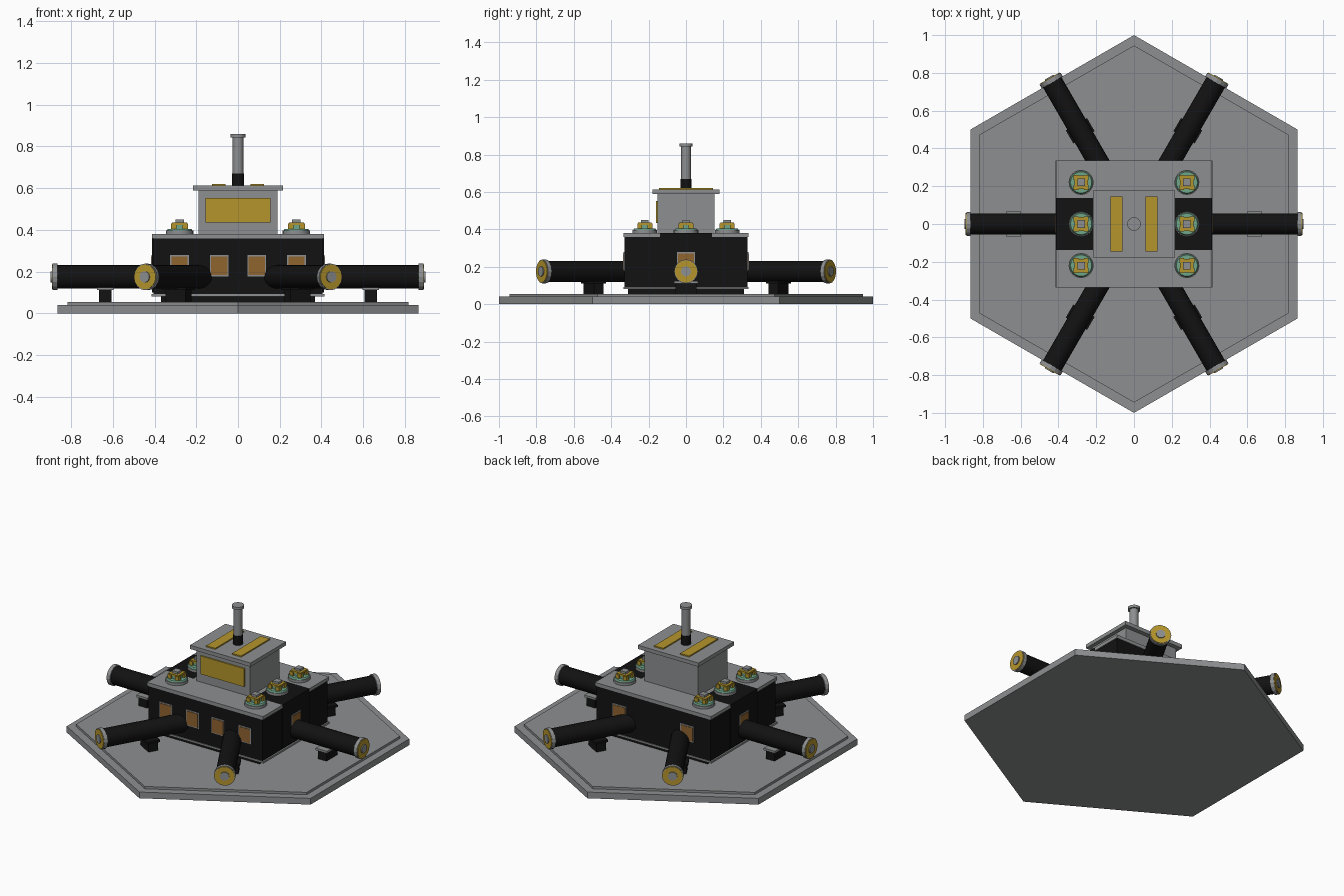
import bpy, bmesh, math
from mathutils import Matrix, Vector

if "Cube" in bpy.data.objects:
    bpy.data.objects.remove(bpy.data.objects["Cube"])


def mat(name, rgb):
    m = bpy.data.materials.new(name)
    m.diffuse_color = (*rgb, 1)
    m.use_nodes = True
    m.node_tree.nodes["Principled BSDF"].inputs["Base Color"].default_value = m.diffuse_color
    return m


GREY = mat("mid grey", (0.27, 0.275, 0.28))
BLACK = mat("black", (0.006, 0.006, 0.006))
GOLD = mat("gold", (0.46, 0.30, 0.025))
AMBER = mat("amber brown", (0.28, 0.125, 0.028))
TEAL = mat("pale green", (0.16, 0.38, 0.26))


def finish(name, bm, material, matrix, smooth=False):
    me = bpy.data.meshes.new(name)
    bm.transform(matrix)
    bm.to_mesh(me)
    bm.free()
    ob = bpy.data.objects.new(name, me)
    bpy.context.collection.objects.link(ob)
    me.materials.append(material)
    if smooth:
        bpy.context.view_layer.objects.active = ob
        ob.select_set(True)
        bpy.ops.object.shade_smooth_by_angle(angle=math.radians(35))
        ob.select_set(False)
    return ob


def box(name, x, y, z, material, matrix=Matrix()):
    """Box from (min, max) pairs."""
    bm = bmesh.new()
    bmesh.ops.create_cube(bm, size=1)
    for v in bm.verts:
        v.co = Vector([(a + b) / 2 + c * (b - a) for (a, b), c in zip((x, y, z), v.co)])
    return finish(name, bm, material, matrix)


def cyl(name, r, z, material, sides=24, matrix=Matrix(), smooth=True, r_top=None):
    """Upright cylinder between two heights, then moved by matrix."""
    bm = bmesh.new()
    bmesh.ops.create_cone(bm, cap_ends=True, segments=sides, radius1=r,
                          radius2=r_top or r, depth=z[1] - z[0])
    bmesh.ops.translate(bm, verts=bm.verts, vec=(0, 0, (z[0] + z[1]) / 2))
    return finish(name, bm, material, matrix, smooth)


def hexagon(name, r, z, material):
    bm = bmesh.new()
    pts = [bm.verts.new((r * math.sin(math.radians(60 * i)),
                         r * math.cos(math.radians(60 * i)), z[0])) for i in range(6)]
    face = bm.faces.new(pts)
    ext = bmesh.ops.extrude_face_region(bm, geom=[face])
    for v in ext["geom"]:
        if isinstance(v, bmesh.types.BMVert):
            v.co.z = z[1]
    bmesh.ops.recalc_face_normals(bm, faces=bm.faces)
    return finish(name, bm, material, Matrix())


# Stepped hexagonal base
hexagon("base_slab", 1.0, (0, 0.04), GREY)
hexagon("base_step", 0.945, (0.04, 0.055), GREY)

# Main body
box("body_plinth", (-0.37, 0.37), (-0.31, 0.31), (0.055, 0.08), BLACK)
box("body_skirt", (-0.415, 0.415), (-0.335, 0.335), (0.08, 0.092), GREY)
box("body_block", (-0.405, 0.405), (-0.33, 0.33), (0.092, 0.36), BLACK)
box("deck_centre", (-0.218, 0.218), (-0.335, 0.335), (0.358, 0.38), GREY)
for s, side in ((-1, "left"), (1, "right")):
    xr = sorted((0.218 * s, 0.412 * s))
    box(f"deck_front_{side}", xr, (-0.335, -0.138), (0.358, 0.38), GREY)
    box(f"deck_back_{side}", xr, (0.138, 0.335), (0.358, 0.38), GREY)
    box(f"deck_black_panel_{side}", xr, (-0.138, 0.138), (0.1, 0.38), BLACK)


def window(name, angle, dist, offset, half):
    """Framed window plate on the wall facing the given angle."""
    m = Matrix.Rotation(angle, 4, 'Z')
    box(name + "_frame", (offset - half - 0.006, offset + half + 0.006),
        (-dist - 0.003, -dist + 0.004), (0.178, 0.28), GREY, m)
    box(name + "_pane", (offset - half, offset + half),
        (-dist - 0.006, -dist + 0.002), (0.184, 0.272), AMBER, m)


for i, x in enumerate((-0.28, -0.09, 0.09, 0.28)):
    window(f"front_window_{i}", 0, 0.33, x, 0.039)
for i, x in enumerate((-0.24, 0.24)):
    window(f"back_window_{i}", math.pi, 0.33, x, 0.042)
for i, a in enumerate((math.pi / 2, -math.pi / 2)):
    window(f"side_window_{i}", a, 0.412, 0, 0.042)

# Upper cabin with roof, front panel and roof strips
box("cabin", (-0.19, 0.19), (-0.152, 0.152), (0.38, 0.59), GREY)
box("cabin_roof", (-0.215, 0.215), (-0.18, 0.18), (0.588, 0.612), GREY)
box("cabin_front_panel", (-0.155, 0.155), (-0.16, -0.151), (0.435, 0.552), GOLD)
for s, side in ((-1, "left"), (1, "right")):
    box(f"roof_strip_{side}", sorted((0.06 * s, 0.124 * s)), (-0.145, 0.145), (0.611, 0.62), GOLD)

# Mast
cyl("mast_collar", 0.029, (0.61, 0.67), BLACK)
cyl("mast_tube", 0.026, (0.67, 0.845), GREY)
cyl("mast_cap", 0.036, (0.843, 0.86), GREY)

# Deck pods, three on each side
for x in (-0.28, 0.28):
    for y in (-0.22, 0, 0.22):
        m = Matrix.Translation((x, y, 0))
        cyl("pod_base", 0.066, (0.38, 0.397), GREY, matrix=m)
        cyl("pod_ring", 0.061, (0.397, 0.405), TEAL, matrix=m, r_top=0.056)
        box("pod_core", (-0.03, 0.03), (-0.03, 0.03), (0.405, 0.428), TEAL, m)
        for i in range(4):
            r = m @ Matrix.Rotation(i * math.pi / 2, 4, 'Z')
            box("pod_corner", (0.014, 0.04), (0.014, 0.04), (0.405, 0.43), GOLD, r)
        box("pod_plate", (-0.036, 0.036), (-0.036, 0.036), (0.424, 0.436), GOLD, m)
        box("pod_top", (-0.02, 0.02), (-0.02, 0.02), (0.436, 0.45), GREY, m)

# Six radial barrels with capped ends and support feet
for i in range(6):
    spin = Matrix.Rotation(i * math.pi / 3, 4, 'Z')
    axis = spin @ Matrix.Translation((0, 0, 0.175)) @ Matrix.Rotation(math.pi / 2, 4, 'Y')
    cyl("barrel", 0.056, (0.25, 0.87), BLACK, matrix=axis)
    cyl("barrel_rim", 0.064, (0.865, 0.888), GREY, 16, axis, False)
    cyl("barrel_face", 0.059, (0.88, 0.892), GOLD, 24, axis)
    cyl("barrel_hub", 0.027, (0.88, 0.898), GREY, 16, axis)
    r = 0.637 if i % 3 == 0 else 0.57
    box("foot_post", (r - 0.03, r + 0.03), (-0.055, 0.055), (0.055, 0.113), BLACK, spin)
    box("foot_saddle", (r - 0.04, r + 0.04), (-0.065, 0.065), (0.111, 0.125),
        GREY if i % 3 == 0 else BLACK, spin)
